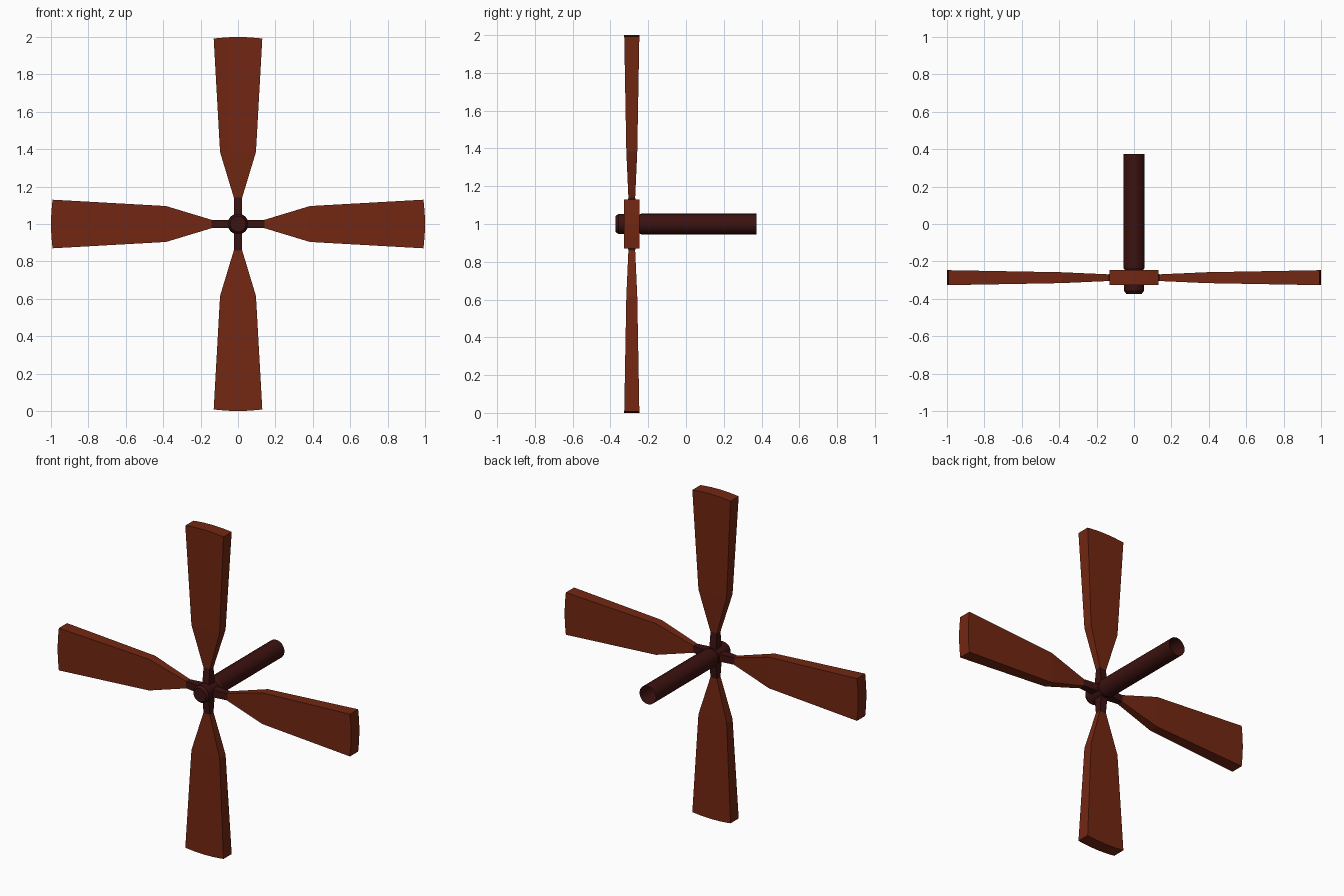
import bpy, bmesh, math

if "Cube" in bpy.data.objects:
    bpy.data.objects.remove(bpy.data.objects["Cube"])

HUB_Y, HUB_Z = -0.287, 1.0


def material(name, color):
    m = bpy.data.materials.new(name)
    m.diffuse_color = (*color, 1)
    m.use_nodes = True
    m.node_tree.nodes["Principled BSDF"].inputs["Base Color"].default_value = m.diffuse_color
    return m


red_wood = material("red_wood", (0.17, 0.02, 0.006))
dark_wood = material("dark_wood", (0.045, 0.006, 0.005))


def finish(bm, name, mat, angle=0.0):
    bmesh.ops.recalc_face_normals(bm, faces=bm.faces)
    me = bpy.data.meshes.new(name)
    bm.to_mesh(me)
    bm.free()
    me.materials.append(mat)
    ob = bpy.data.objects.new(name, me)
    bpy.context.collection.objects.link(ob)
    ob.location = (0, 0, HUB_Z)
    return ob


def loft(bm, rings, cap_start, cap_end):
    """Skin a list of equal-length closed rings of points."""
    vs = [[bm.verts.new(p) for p in ring] for ring in rings]
    n = len(vs[0])
    for a, b in zip(vs, vs[1:]):
        for i in range(n):
            j = (i + 1) % n
            bm.faces.new((a[i], a[j], b[j], b[i]))
    if cap_start:
        bm.faces.new(vs[0])
    if cap_end:
        bm.faces.new(vs[-1])


def turned(name, profile, cap_start, cap_end, sides=16):
    """Round part along y from (y, radius) pairs."""
    bm = bmesh.new()
    rings = [[(r * math.cos(2 * math.pi * i / sides), y,
               r * math.sin(2 * math.pi * i / sides)) for i in range(sides)]
             for y, r in profile]
    loft(bm, rings, cap_start, cap_end)
    ob = finish(bm, name, dark_wood)
    bpy.context.view_layer.objects.active = ob
    ob.select_set(True)
    bpy.ops.object.shade_smooth_by_angle(angle=math.radians(30))
    ob.select_set(False)


def arm(name, sections, mat, turn, round_tip=False):
    """Radial part from (radius, half width, half thickness) sections."""
    bm = bmesh.new()
    cols = [-1, -0.5, 0, 0.5, 1]
    rings = []
    for k, (r, w, t) in enumerate(sections):
        def row(c):
            x = c * w
            if round_tip and k == len(sections) - 1:
                return x, math.sqrt(r * r - x * x)
            return x, r
        front = [(row(c)[0], -t, row(c)[1]) for c in cols]
        back = [(row(c)[0], t, row(c)[1]) for c in reversed(cols)]
        rings.append(front + back)
    loft(bm, rings, True, not round_tip)
    if round_tip:
        # curved tip as strips
        bm.verts.ensure_lookup_table()
        tip = bm.verts[-10:]
        for i in range(4):
            bm.faces.new((tip[i], tip[i + 1], tip[8 - i], tip[9 - i]))
    ob = finish(bm, name, mat)
    ob.location.y = HUB_Y
    ob.rotation_euler.y = turn


# shaft, open at the back, and the nose at the front
turned("shaft", [(-0.25, 0.047), (-0.235, 0.056), (0.373, 0.056)], True, False)
turned("hub_nose", [(-0.373, 0.042), (-0.358, 0.053), (-0.33, 0.053),
                    (-0.24, 0.047)], True, True)

# four spokes with blades
for q in range(4):
    turn = q * math.pi / 2
    arm(f"spoke_{q + 1}", [(0.0, 0.023, 0.033), (0.15, 0.021, 0.017)],
        dark_wood, turn)
    arm(f"blade_{q + 1}", [(0.14, 0.022, 0.018), (0.385, 0.096, 0.029),
                           (1.0, 0.13, 0.04)], red_wood, turn, True)
